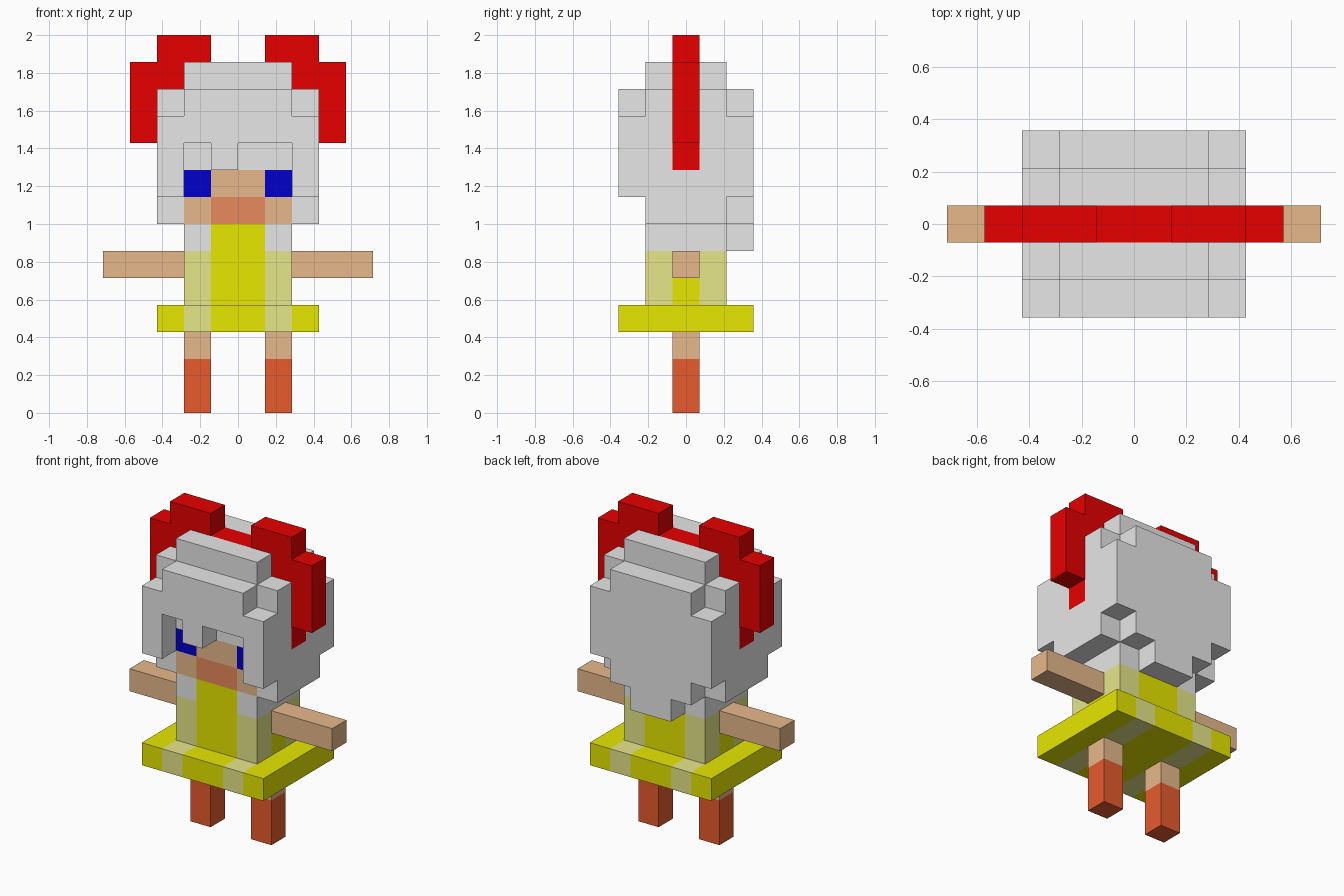
import bpy, bmesh
from mathutils import Vector

cube = bpy.data.objects.get("Cube")
if cube:
    bpy.data.objects.remove(cube, do_unlink=True)

U = 1 / 7  # size of one block


def linear(c):
    return c / 12.92 if c <= 0.04045 else ((c + 0.055) / 1.055) ** 2.4


def material(name, r, g, b):
    m = bpy.data.materials.new(name)
    m.use_nodes = True
    col = (linear(r), linear(g), linear(b), 1)
    m.diffuse_color = col
    bsdf = m.node_tree.nodes["Principled BSDF"]
    bsdf.inputs["Base Color"].default_value = col
    bsdf.inputs["Roughness"].default_value = 0.8
    return m


white = material("white", 1, 1, 1)
red = material("red", 1, 0, 0)
yellow = material("yellow", 1, 1, 0)
cream = material("pale yellow", 1, 1, 0.6)
skin = material("skin", 1, 0.8, 0.6)
blush = material("mouth pink", 1, 0.6, 0.4)
orange = material("boot orange", 1, 0.4, 0.2)
blue = material("eye blue", 0, 0, 0.8)

cells = {}  # block -> (part name, material); later parts replace earlier blocks


def fill(part, x, y, z, colour):
    """Fill block ranges; colour is a material or a rule of (|x|, y, z)."""
    for i in range(*x):
        for j in range(y[0], y[1] + 1):
            for k in range(*z):
                m = colour(abs(i + 0.5), j, k) if callable(colour) else colour
                cells[i, j, k] = (part, m)


def pair(part, x, y, z, colour):
    fill("left_" + part, x, y, z, colour)
    fill("right_" + part, (-x[1], -x[0]), y, z, colour)


def torso_rule(ax, y, z):
    if ax < 1:
        return yellow
    if z == 6:
        return white
    return yellow if y == 0 else cream


def face_rule(ax, y, z):
    if z == 7:
        return blush if ax < 1 else skin
    return skin if ax < 1 else blue


# Legs, skirt, torso and arms
pair("boot", (1, 2), (0, 0), (0, 2), orange)
pair("leg", (1, 2), (0, 0), (2, 3), skin)
fill("skirt", (-3, 3), (-2, 2), (3, 4), lambda ax, y, z: cream if 1 < ax < 2 else yellow)
fill("torso", (-2, 2), (-1, 1), (4, 7), torso_rule)
pair("arm", (2, 5), (0, 0), (5, 6), skin)

# Hair: core, back steps, fringe
fill("hair", (-3, 3), (-1, 1), (7, 12), white)
fill("hair", (-2, 2), (-1, 1), (12, 13), white)
fill("hair", (-3, 3), (2, 2), (8, 11), white)
fill("hair", (-2, 2), (2, 2), (7, 12), white)
fill("hair", (-1, 1), (2, 2), (6, 7), white)
fill("fringe", (-3, 3), (-2, -2), (10, 11), white)
fill("fringe", (-2, 2), (-2, -2), (11, 12), white)
fill("fringe", (-3, -2), (-2, -2), (8, 10), white)
fill("fringe", (2, 3), (-2, -2), (8, 10), white)
fill("fringe", (-1, 0), (-2, -2), (9, 10), white)

# Face set into the hair
fill("face", (-2, 2), (-1, -1), (7, 9), face_rule)

# Headband and the two raised side pieces
fill("headband", (-2, 2), (0, 0), (12, 13), red)
pair("headband_end", (2, 3), (0, 0), (9, 10), red)
pair("ear_piece", (1, 3), (0, 0), (13, 14), red)
pair("ear_piece", (2, 3), (0, 0), (12, 13), red)
pair("ear_piece", (3, 4), (0, 0), (10, 13), red)


def build(part):
    """Make the outer skin of one part, with flat areas merged per colour."""
    bm = bmesh.new()
    slots = []
    for cell, (owner, mat) in cells.items():
        if owner != part:
            continue
        if mat not in slots:
            slots.append(mat)
        centre = Vector((cell[0] + 0.5, cell[1], cell[2] + 0.5))
        for axis in range(3):
            for sign in (-1, 1):
                n = Vector((0, 0, 0))
                n[axis] = sign
                if tuple(int(c + d) for c, d in zip(cell, n)) in cells:
                    continue
                a = Vector((0, 0, 0))
                a[(axis + 1) % 3] = 1
                b = n.cross(a)
                mid = centre + n / 2
                corners = (-a - b, a - b, a + b, b - a)
                f = bm.faces.new([bm.verts.new((mid + c / 2) * U) for c in corners])
                f.material_index = slots.index(mat)
    bmesh.ops.remove_doubles(bm, verts=bm.verts[:], dist=U / 100)
    bmesh.ops.dissolve_limit(bm, angle_limit=0.01, verts=bm.verts[:],
                             edges=bm.edges[:], delimit={'MATERIAL'})
    mesh = bpy.data.meshes.new(part)
    bm.to_mesh(mesh)
    bm.free()
    for m in slots:
        mesh.materials.append(m)
    bpy.context.collection.objects.link(bpy.data.objects.new(part, mesh))


for name in sorted({owner for owner, m in cells.values()}):
    build(name)
